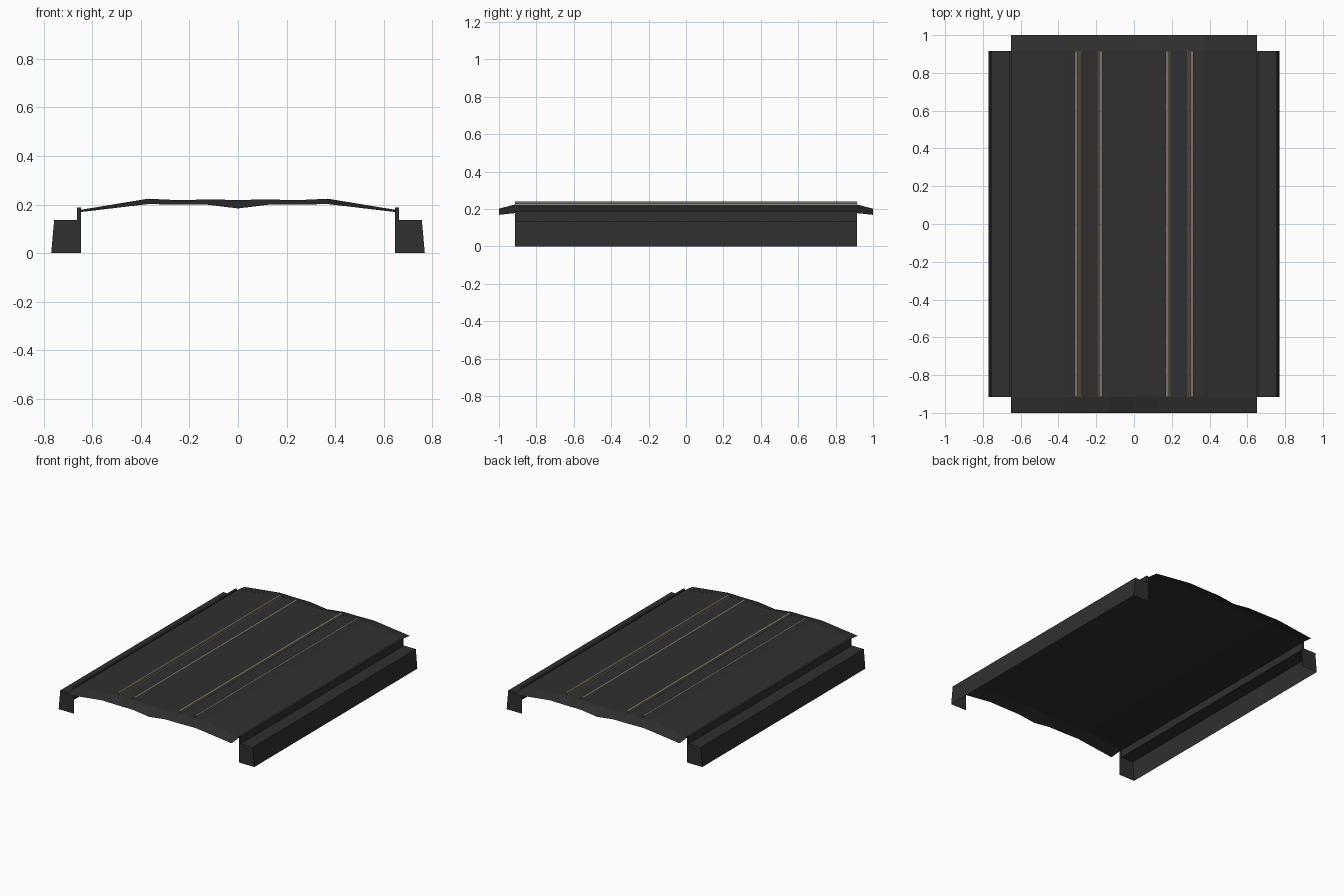
import bpy, bmesh

if "Cube" in bpy.data.objects:
    bpy.data.objects.remove(bpy.data.objects["Cube"])


def material(name, rgb):
    m = bpy.data.materials.new(name)
    m.diffuse_color = (*rgb, 1)
    m.use_nodes = True
    m.node_tree.nodes["Principled BSDF"].inputs["Base Color"].default_value = m.diffuse_color
    return m


CHARCOAL = material("charcoal", (0.029, 0.029, 0.029))
STEEL = material("worn_steel", (0.21, 0.175, 0.135))
RUST = material("dark_rust", (0.075, 0.06, 0.045))


def sheet(name, rows, mats, pick=None, caps=()):
    """Skin a grid of point rows; optional end caps and a material rule per strip."""
    bm = bmesh.new()
    grid = [[bm.verts.new(p) for p in row] for row in rows]
    for a, b in zip(grid, grid[1:]):
        for i in range(len(a) - 1):
            f = bm.faces.new((a[i], a[i + 1], b[i + 1], b[i]))
            f.material_index = pick(i) if pick else 0
    for pts in caps:
        bm.faces.new([bm.verts.new(p) for p in pts])
    bmesh.ops.remove_doubles(bm, verts=bm.verts, dist=1e-5)
    bmesh.ops.recalc_face_normals(bm, faces=bm.faces)
    # open sheets: turn the shell so the upper faces look up
    if sum(f.normal.z * f.calc_area() for f in bm.faces) < 0:
        bmesh.ops.reverse_faces(bm, faces=bm.faces)
    me = bpy.data.meshes.new(name)
    bm.to_mesh(me)
    bm.free()
    for m in mats:
        me.materials.append(m)
    ob = bpy.data.objects.new(name, me)
    bpy.context.collection.objects.link(ob)
    return ob


# Track bed: crowned sheet whose ends droop
mid = [(0.65, 0.178), (0.37, 0.224), (0.24, 0.218), (0.13, 0.221), (0, 0.219)]
end = [(0.65, 0.169), (0.37, 0.202), (0.24, 0.200), (0.13, 0.200), (0, 0.184)]


def full(half):
    return [(-x, z) for x, z in half] + [(x, z) for x, z in half[-2::-1]]


sheet("track_bed",
      [[(x, y, z) for x, z in full(p)]
       for y, p in ((-1, end), (-0.915, mid), (0.915, mid), (1, end))], [CHARCOAL])

# Side walls: open shells with a raised lip and closed ends
wall = [(0.769, 0), (0.757, 0.136), (0.662, 0.136), (0.662, 0.187),
        (0.647, 0.187), (0.647, 0.172)]
# Rails: outer head strip, web and inner foot strip
rails = {"outer": [(0.314, 0.239), (0.298, 0.239), (0.298, 0.226), (0.281, 0.226)],
         "inner": [(0.166, 0.239), (0.186, 0.239), (0.186, 0.226), (0.194, 0.226)]}
L = 0.915
for side, s in (("left", -1), ("right", 1)):
    rows = [[(s * x, y, z) for x, z in wall] for y in (-L, L)]
    caps = [row + [(s * 0.647, row[0][1], 0)] for row in rows]
    sheet(side + "_side_wall", rows, [CHARCOAL], caps=caps)
    for kind, prof in rails.items():
        sheet(f"{side}_{kind}_rail",
              [[(s * x, y, z) for x, z in prof] for y in (-L, L)],
              [STEEL, RUST], pick=lambda i: 1 if i == 2 else 0)
